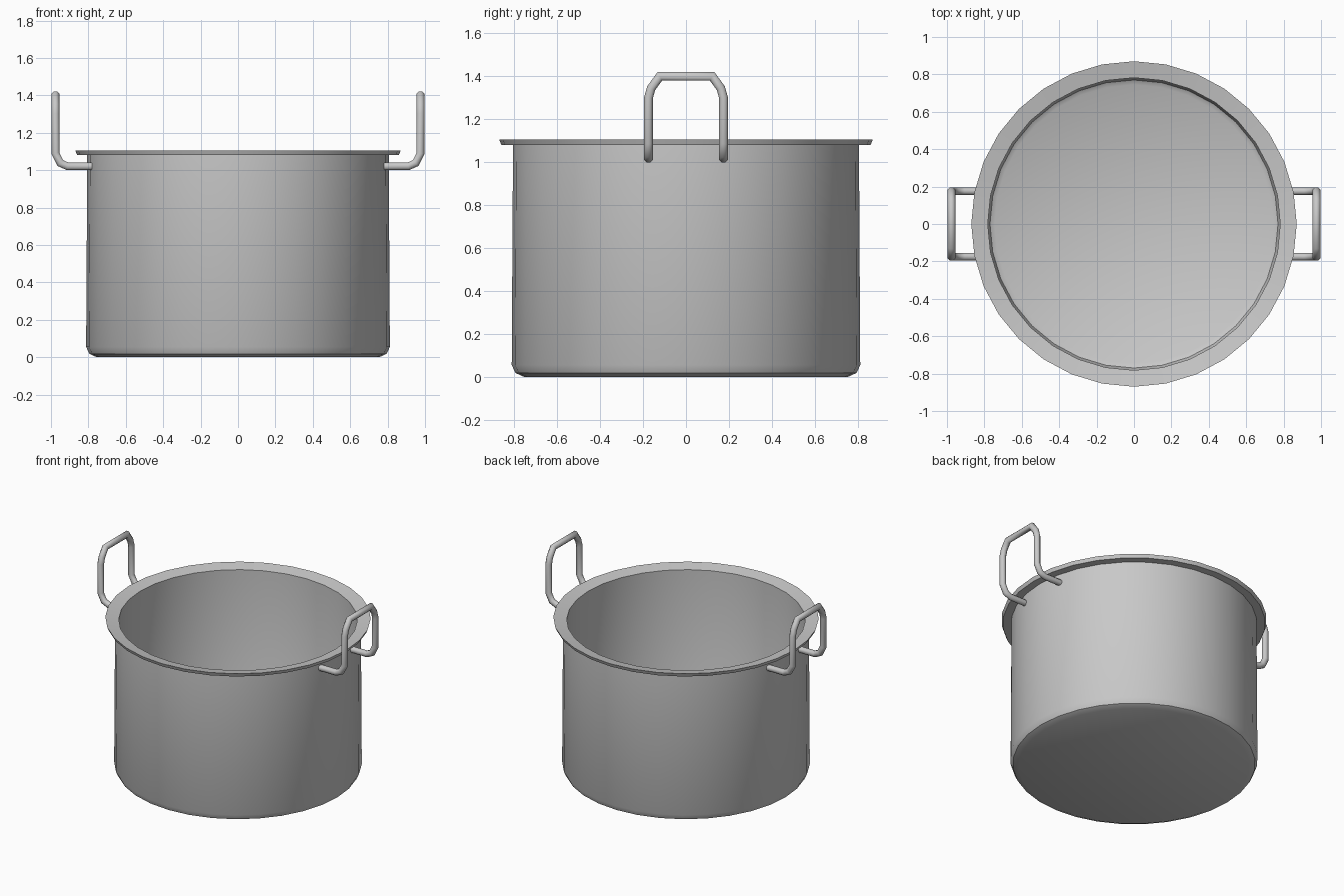
import bpy
import bmesh
import math
from mathutils import Vector

cube = bpy.data.objects.get("Cube")
if cube:
    bpy.data.objects.remove(cube, do_unlink=True)

SIDES = 32

steel = bpy.data.materials.new("grey_steel")
steel.use_nodes = True
colour = (0.58, 0.58, 0.58, 1.0)
steel.diffuse_color = colour
steel.node_tree.nodes["Principled BSDF"].inputs["Base Color"].default_value = colour


def finish(name, bm, angle):
    bmesh.ops.recalc_face_normals(bm, faces=bm.faces)
    mesh = bpy.data.meshes.new(name)
    bm.to_mesh(mesh)
    bm.free()
    mesh.materials.append(steel)
    obj = bpy.data.objects.new(name, mesh)
    bpy.context.collection.objects.link(obj)
    bpy.ops.object.select_all(action="DESELECT")
    obj.select_set(True)
    bpy.context.view_layer.objects.active = obj
    bpy.ops.object.shade_smooth_by_angle(angle=math.radians(angle))
    return obj


def skin(bm, rings):
    """Join successive vertex rings with quads and cap both ends."""
    for a, b in zip(rings, rings[1:]):
        n = len(a)
        for i in range(n):
            j = (i + 1) % n
            bm.faces.new((a[i], a[j], b[j], b[i]))
    bm.faces.new(rings[0])
    bm.faces.new(rings[-1])


# Pot: outer base, wall, flared rim, inner wall and floor in one profile
profile = [
    (0.755, 0.0), (0.795, 0.018), (0.812, 0.055), (0.806, 1.08),
    (0.86, 1.08), (0.87, 1.105), (0.782, 1.088),
    (0.782, 0.07), (0.77, 0.035), (0.745, 0.02),
]
bm = bmesh.new()
rings = []
for r, z in profile:
    angles = [2 * math.pi * i / SIDES for i in range(SIDES)]
    rings.append([bm.verts.new((r * math.cos(a), r * math.sin(a), z)) for a in angles])
skin(bm, rings)
finish("pot_body", bm, 35)

# Handles: bent round bar swept along a symmetric path
half = [
    (0.78, 0.175, 1.02), (0.91, 0.175, 1.02), (0.95, 0.175, 1.038),
    (0.976, 0.175, 1.09), (0.976, 0.175, 1.30),
    (0.976, 0.162, 1.345), (0.976, 0.122, 1.40),
]
path = [Vector(p) for p in half] + [Vector((x, -y, z)) for x, y, z in reversed(half)]


def bar(name, side, radius=0.022, sides=8):
    bm = bmesh.new()
    pts = [Vector((p.x * side, p.y, p.z)) for p in path]
    last = len(pts) - 1
    first_dir = (pts[1] - pts[0]).normalized()
    offsets = []
    for i in range(sides):
        a = 2 * math.pi * (i + 0.5) / sides
        offsets.append(Vector((0, math.cos(a), math.sin(a))) * radius)
    ring = [pts[0] + o for o in offsets]
    rings = [[bm.verts.new(p) for p in ring]]
    for k in range(1, last + 1):
        d = (pts[k] - pts[k - 1]).normalized()
        after = (pts[k + 1] - pts[k]).normalized() if k < last else d
        mitre = (d + after).normalized()
        # Slide each corner along the bar until it meets the mitre plane
        ring = [p + d * ((pts[k] - p).dot(mitre) / d.dot(mitre)) for p in ring]
        rings.append([bm.verts.new(p) for p in ring])
    skin(bm, rings)
    finish(name, bm, 50)


bar("left_handle", 1)
bar("right_handle", -1)
